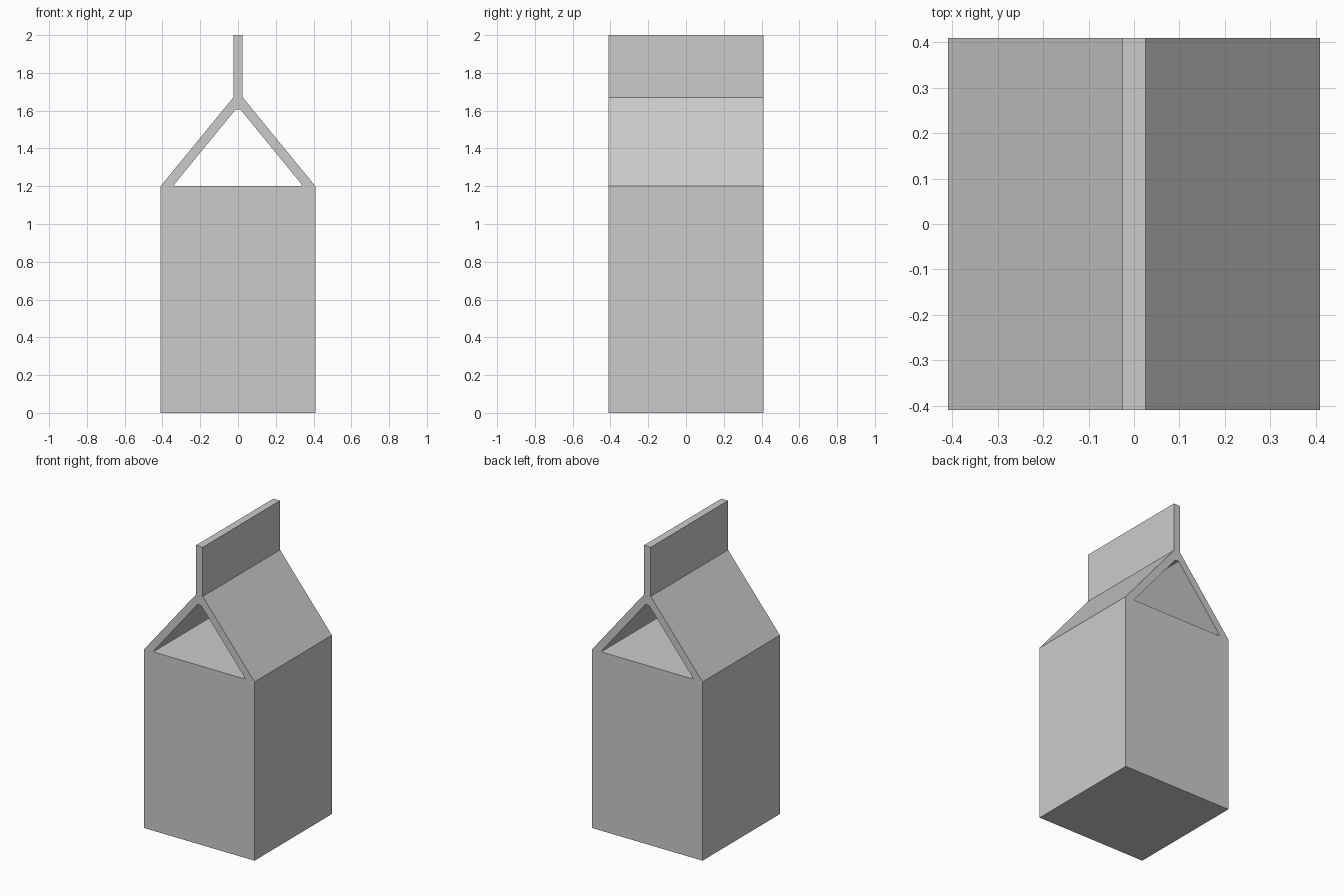
import bpy, bmesh

if "Cube" in bpy.data.objects:
    bpy.data.objects.remove(bpy.data.objects["Cube"])

HALF = 0.41  # half width and half depth of the carton


def prism(name, right_side, half_depth):
    """Mirror a right-hand outline (bottom to top) and extrude it along y."""
    outline = right_side + [(-x, z) for x, z in reversed(right_side)]
    bm = bmesh.new()
    face = bm.faces.new([bm.verts.new((x, -half_depth, z)) for x, z in outline])
    ext = bmesh.ops.extrude_face_region(bm, geom=[face])
    verts = [v for v in ext["geom"] if isinstance(v, bmesh.types.BMVert)]
    bmesh.ops.translate(bm, verts=verts, vec=(0, 2 * half_depth, 0))
    bmesh.ops.recalc_face_normals(bm, faces=bm.faces)
    mesh = bpy.data.meshes.new(name)
    bm.to_mesh(mesh)
    bm.free()
    obj = bpy.data.objects.new(name, mesh)
    bpy.context.collection.objects.link(obj)
    return obj


# Carton: square body, sloping gable roof and upright sealed fin
carton = prism("carton", [(HALF, 0), (HALF, 1.2), (0.025, 1.67), (0.025, 2.0)], HALF)

# Open gable: triangular tunnel with slightly blunted corners
tunnel = prism("gable_opening_cutter",
               [(0.33, 1.2), (0.338, 1.203), (0.337, 1.21),
                (0.018, 1.6), (0.011, 1.606)], HALF + 0.1)
tunnel.hide_render = True

cut = carton.modifiers.new("gable_opening", 'BOOLEAN')
cut.operation = 'DIFFERENCE'
cut.solver = 'EXACT'
cut.object = tunnel

# Apply the cut and discard the helper
bpy.context.view_layer.objects.active = carton
carton.select_set(True)
bpy.ops.object.modifier_apply(modifier=cut.name)
bpy.data.objects.remove(tunnel, do_unlink=True)
